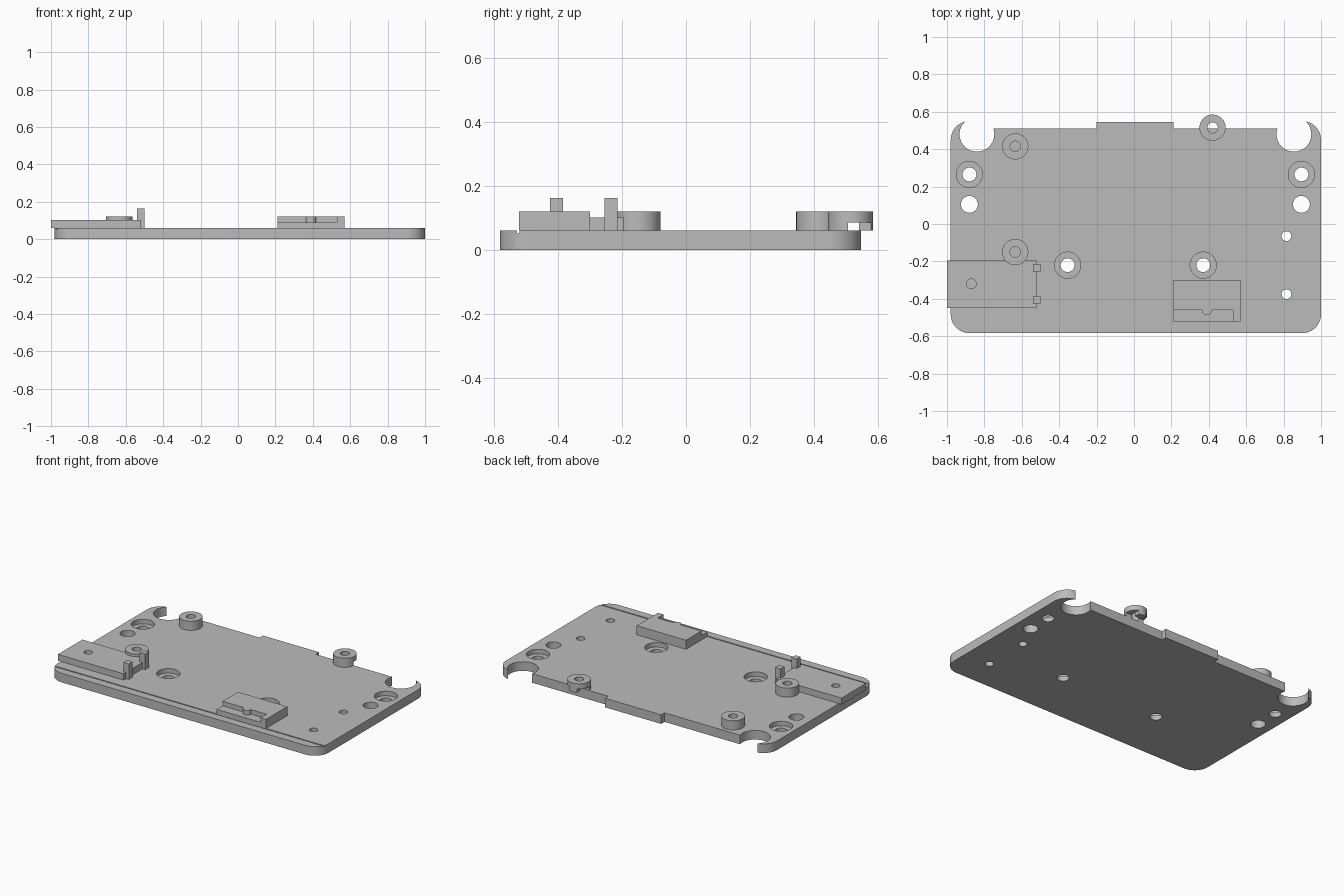
import bpy
import bmesh
from math import cos, sin, pi, radians
from mathutils import Vector

cube = bpy.data.objects.get("Cube")
if cube:
    bpy.data.objects.remove(cube, do_unlink=True)

grey = bpy.data.materials.new("plain_grey")
grey.use_nodes = True
grey.diffuse_color = (0.5, 0.5, 0.5, 1)
grey.node_tree.nodes["Principled BSDF"].inputs["Base Color"].default_value = (0.5, 0.5, 0.5, 1)

TOP = 0.06     # top of the base plate
BOSS = 0.12    # top of the bosses and connector


def prism(name, points, z0, z1):
    """Extrude a flat outline from z0 to z1."""
    bm = bmesh.new()
    face = bm.faces.new([bm.verts.new((x, y, z0)) for x, y in points])
    up = bmesh.ops.extrude_face_region(bm, geom=[face])["geom"]
    bmesh.ops.translate(bm, vec=Vector((0, 0, z1 - z0)),
                        verts=[v for v in up if isinstance(v, bmesh.types.BMVert)])
    bmesh.ops.recalc_face_normals(bm, faces=bm.faces)
    mesh = bpy.data.meshes.new(name)
    bm.to_mesh(mesh)
    bm.free()
    mesh.materials.append(grey)
    obj = bpy.data.objects.new(name, mesh)
    bpy.context.collection.objects.link(obj)
    return obj


def arc(x, y, r, start, end, steps):
    angles = [radians(start + (end - start) * i / steps) for i in range(steps + 1)]
    return [(x + r * cos(a), y + r * sin(a)) for a in angles]


def box(name, x0, x1, y0, y1, z0, z1):
    return prism(name, [(x0, y0), (x1, y0), (x1, y1), (x0, y1)], z0, z1)


def cylinder(name, x, y, r, z0, z1):
    return prism(name, arc(x, y, r, 0, 360, 48)[:-1], z0, z1)


def combine(target, tool, operation="DIFFERENCE"):
    """Apply a boolean and discard the tool."""
    tool.hide_render = True
    mod = target.modifiers.new("boolean", "BOOLEAN")
    mod.object, mod.operation, mod.solver = tool, operation, "EXACT"
    bpy.context.view_layer.objects.active = target
    bpy.ops.object.modifier_apply(modifier=mod.name)
    bpy.data.objects.remove(tool, do_unlink=True)


def drill(target, x, y, r, z0, z1):
    combine(target, cylinder("drill", x, y, r, z0, z1))


# Base plate: rounded corners, recessed back edge and a central tab
L, R, F, B, EDGE, RAD = -0.98, 1.0, -0.583, 0.55, 0.51, 0.1
outline = (arc(L + RAD, F + RAD, RAD, 180, 270, 12)
           + arc(R - RAD, F + RAD, RAD, 270, 360, 12)
           + arc(R - RAD, B - RAD, RAD, 0, 90, 12)
           + [(0.85, B), (0.85, EDGE), (0.21, EDGE), (0.21, 0.545),
              (-0.2, 0.545), (-0.2, EDGE), (-0.84, EDGE), (-0.84, B)]
           + arc(L + RAD, B - RAD, RAD, 90, 180, 12))
plate = prism("base_plate", outline, 0, TOP)

# Round bites in the back corners
for x in (-0.84, 0.855):
    drill(plate, x, 0.48, 0.093, -0.1, 0.2)

# Through holes, some of them counterbored
for x, y in ((-0.88, 0.265), (0.895, 0.265), (-0.355, -0.22), (0.37, -0.22)):
    drill(plate, x, y, 0.07, 0.03, 0.2)
    drill(plate, x, y, 0.037, -0.1, 0.2)
for x, y, r in ((-0.88, 0.105, 0.045), (0.895, 0.105, 0.045),
                (0.815, -0.065, 0.026), (0.815, -0.375, 0.026)):
    drill(plate, x, y, r, -0.1, 0.2)

# Fine groove along the front
combine(plate, box("groove", -1.1, 1.1, -0.529, -0.521, 0.052, 0.1))

# Screw bosses
bosses = []
for name, x, y in (("back_right_boss", -0.635, 0.415),
                   ("front_right_boss", -0.635, -0.15),
                   ("back_left_boss", 0.42, 0.515)):
    boss = cylinder(name, x, y, 0.07, TOP, BOSS)
    drill(boss, x, y, 0.028, TOP - 0.05 if y > 0.5 else TOP + 0.01, 0.2)
    bosses.append(boss)

# Undercut of the overhanging boss, leaving a narrow stem behind the plate
combine(bosses[2], box("undercut", 0.3, 0.55, 0.507, 0.542, 0.0, 0.085))
for x0, x1 in ((0.3, 0.392), (0.448, 0.55)):
    combine(bosses[2], box("undercut_side", x0, x1, 0.53, 0.65, 0.0, 0.085))

# Side block with a dimple and two upright pins
block = box("side_block", -1.0, -0.52, -0.45, -0.195, TOP, 0.102)
drill(block, -0.87, -0.32, 0.026, 0.07, 0.2)
pins = [box("block_pin", -0.54, -0.5, y - 0.02, y + 0.02, TOP, 0.163)
        for y in (-0.235, -0.405)]

# Front connector with a lowered ledge and a small peg
connector = box("front_connector", 0.21, 0.57, -0.522, -0.3, TOP, BOSS)
combine(connector, box("ledge", 0.1, 0.53, -0.6, -0.46, 0.09, 0.2))
peg = cylinder("connector_peg", 0.39, -0.46, 0.027, 0.08, BOSS)

# Smooth the round walls and keep the edges sharp
for obj in [plate, block, connector, peg] + bosses + pins:
    bpy.ops.object.select_all(action="DESELECT")
    obj.select_set(True)
    bpy.context.view_layer.objects.active = obj
    bpy.ops.object.shade_smooth_by_angle(angle=radians(30))
